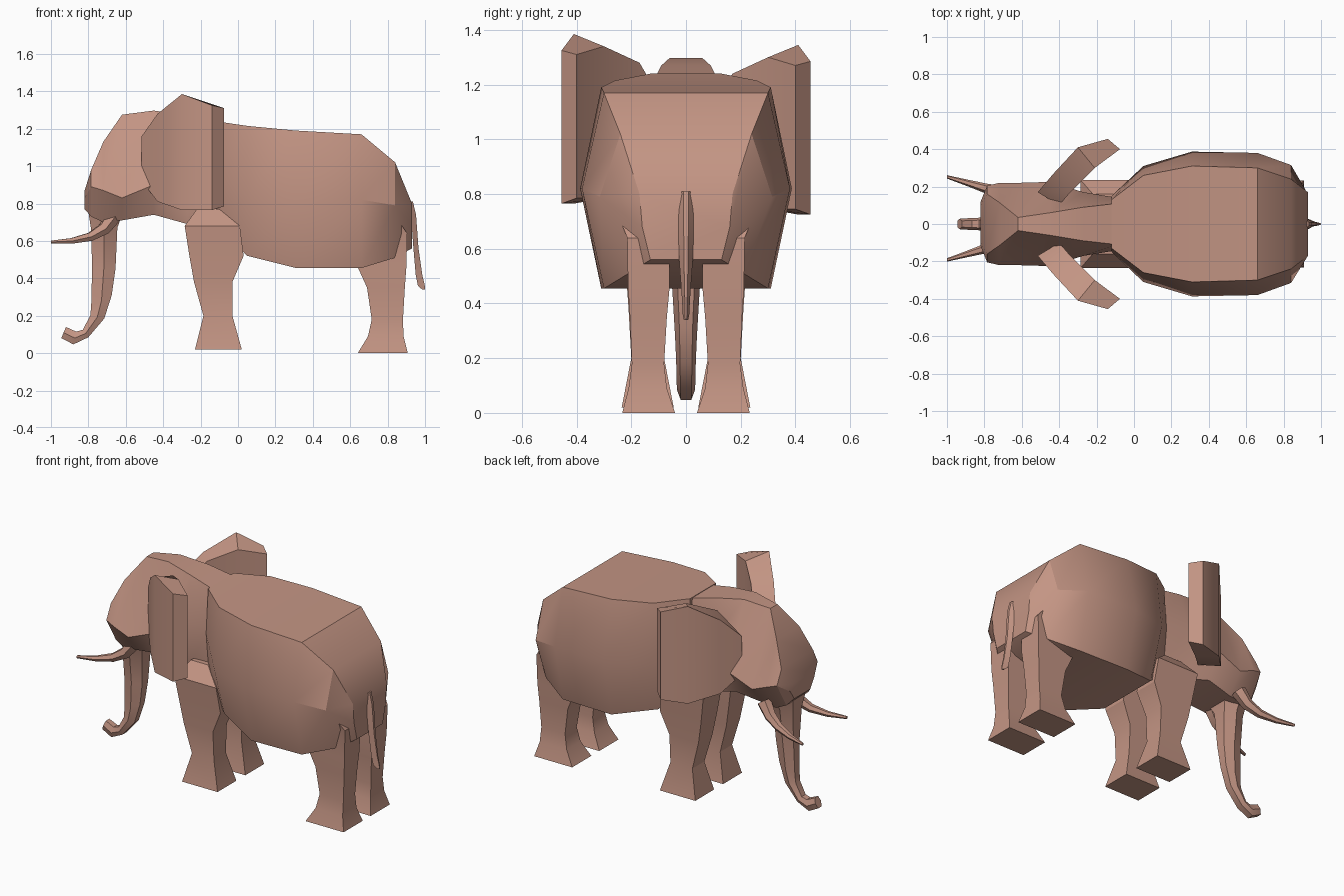
import bpy, bmesh, math
from mathutils import Vector

if "Cube" in bpy.data.objects:
    bpy.data.objects.remove(bpy.data.objects["Cube"])


def loft(name, rings, angle=28):
    """Skin a list of equal-length rings, cap both ends, smooth below the angle."""
    bm = bmesh.new()
    loops = [[bm.verts.new(p) for p in ring] for ring in rings]
    n = len(loops[0])
    for a, b in zip(loops, loops[1:]):
        for i in range(n):
            j = (i + 1) % n
            bm.faces.new((a[i], a[j], b[j], b[i]))
    bm.faces.new(loops[0][::-1])
    bm.faces.new(loops[-1])
    bmesh.ops.recalc_face_normals(bm, faces=bm.faces)
    mesh = bpy.data.meshes.new(name)
    bm.to_mesh(mesh)
    bm.free()
    mat = bpy.data.materials.get("hide") or bpy.data.materials.new("hide")
    mat.diffuse_color = (0.55, 0.30, 0.23, 1)
    mat.use_nodes = True
    mat.node_tree.nodes["Principled BSDF"].inputs["Base Color"].default_value = mat.diffuse_color
    mesh.materials.append(mat)
    ob = bpy.data.objects.new(name, mesh)
    bpy.context.collection.objects.link(ob)
    bpy.ops.object.select_all(action='DESELECT')
    ob.select_set(True)
    bpy.context.view_layer.objects.active = ob
    bpy.ops.object.shade_smooth_by_angle(angle=math.radians(angle))
    return ob


def hex_ring(x, tz, tw, mz, mw, bz, bw):
    """Six-sided section: top, middle and bottom heights with half widths."""
    return [(x, tw, tz), (x, mw, mz), (x, bw, bz),
            (x, -bw, bz), (x, -mw, mz), (x, -tw, tz)]


def box_ring(z, x0, x1, y0, y1, side):
    return [(x0, side * y0, z), (x1, side * y0, z), (x1, side * y1, z), (x0, side * y1, z)]


# Body, with a flat back and belly
loft("body", [hex_ring(*s) for s in (
    (-0.12, 1.24, .13, .96, .15, .68, .12),
    (0.05, 1.215, .26, .84, .31, .52, .21),
    (0.31, 1.19, .31, .82, .387, .455, .31),
    (0.66, 1.17, .30, .82, .38, .455, .30),
    (0.84, 1.02, .24, .79, .315, .51, .21),
    (0.93, 0.80, .17, .68, .16, .56, .13))])

# Head and neck
loft("head", [hex_ring(*s) for s in (
    (-0.82, .87, .10, .83, .12, .77, .08),
    (-0.785, .98, .16, .89, .205, .73, .11),
    (-0.72, 1.13, .115, .87, .22, .70, .12),
    (-0.62, 1.275, .035, .83, .22, .71, .12),
    (-0.45, 1.297, .06, .90, .225, .74, .14),
    (-0.27, 1.27, .09, 1.0, .17, .69, .13),
    (-0.09, 1.23, .11, 1.0, .14, .69, .12))])

# Trunk: front edge (x, z), back edge (x, z), half width
trunk = []
for fx, fz, bx, bz, w in (
        (-.81, .82, -.62, .74, .13), (-.785, .66, -.645, .67, .075),
        (-.78, .45, -.655, .45, .05), (-.785, .25, -.675, .31, .04),
        (-.79, .20, -.715, .185, .036), (-.83, .125, -.80, .085, .034),
        (-.865, .115, -.88, .047, .032), (-.92, .14, -.945, .08, .028)):
    mx, mz = (fx + bx) / 2, (fz + bz) / 2
    trunk.append([(fx, .6 * w, fz), (mx, w, mz), (bx, .6 * w, bz),
                  (bx, -.6 * w, bz), (mx, -w, mz), (fx, -.6 * w, fz)])
loft("trunk", trunk)

# Tail
loft("tail", [[(x0, w, z), (x1, .3 * w, z), (x1, -.3 * w, z), (x0, -w, z)]
              for z, x0, x1, w in ((.81, .91, .935, .03), (.74, .925, .952, .03),
                                   (.56, .938, .965, .025), (.42, .95, .985, .015),
                                   (.36, .962, .999, .012), (.34, .985, 1.0, .008))])

for side, tag in ((-1, "near"), (1, "far")):
    # Legs: z, x range, y range
    loft("front_leg_" + tag, [box_ring(*s, side) for s in (
        (.02, -.23, .02, .045, .235), (.20, -.185, -.03, .08, .20),
        (.38, -.235, -.03, .07, .21), (.52, -.26, .03, .06, .22),
        (.68, -.285, .01, .05, .235), (.77, -.22, -.10, .05, .16))])
    loft("rear_leg_" + tag, [box_ring(*s, side) for s in (
        (0, .64, .908, .04, .233), (.09, .695, .885, .07, .21),
        (.18, .715, .882, .08, .198), (.35, .69, .892, .07, .205),
        (.46, .64, .90, .06, .212), (.64, .79, .905, .06, .215),
        (.69, .84, .87, .15, .235))])

    # Ears: outer face (x, y, top), inner face (x, y, top), bottom
    dz = -.04 if side > 0 else 0
    ear = []
    for ox, oy, ot, ix, iy, it, b in (
            (-.515, .17, 1.16, -.40, .10, 1.16, .92),
            (-.43, .27, 1.28, -.34, .17, 1.28, .81),
            (-.30, .41, 1.385, -.21, .30, 1.34, .765),
            (-.14, .455, 1.325, -.075, .40, 1.31, .765)):
        ear.append([(ox, side * oy, ot + dz), (ix, side * iy, it + dz),
                    (ix, side * iy, b + .02 + dz), (ox, side * oy, b + dz)])
    loft("ear_" + tag, ear, 35)

    # Tusks: path centre (x, y, z) and radius
    path = [(-.66, .125, .74, .045), (-.715, .14, .665, .036), (-.79, .16, .622, .026),
            (-.89, .19, .60, .017), (-1.0, .222, .594, .009)]
    pts = [Vector((x, side * y + .03, z)) for x, y, z, r in path]
    tusk = []
    for i, p in enumerate(pts):
        t = (pts[min(i + 1, 4)] - pts[max(i - 1, 0)]).normalized()
        u = t.cross(Vector((0, 0, 1))).normalized()
        v = t.cross(u)
        if i == 4:
            u, v = Vector((0, 1, 0)), Vector((0, 0, 1)) * (1 if v.z > 0 else -1)
            u *= 1 if tusk[-1][0].y > pts[3].y else -1
        tusk.append([p + path[i][3] * (u * math.cos(a) + v * math.sin(a))
                     for a in (k * math.tau / 6 for k in range(6))])
    loft("tusk_" + tag, tusk, 40)
